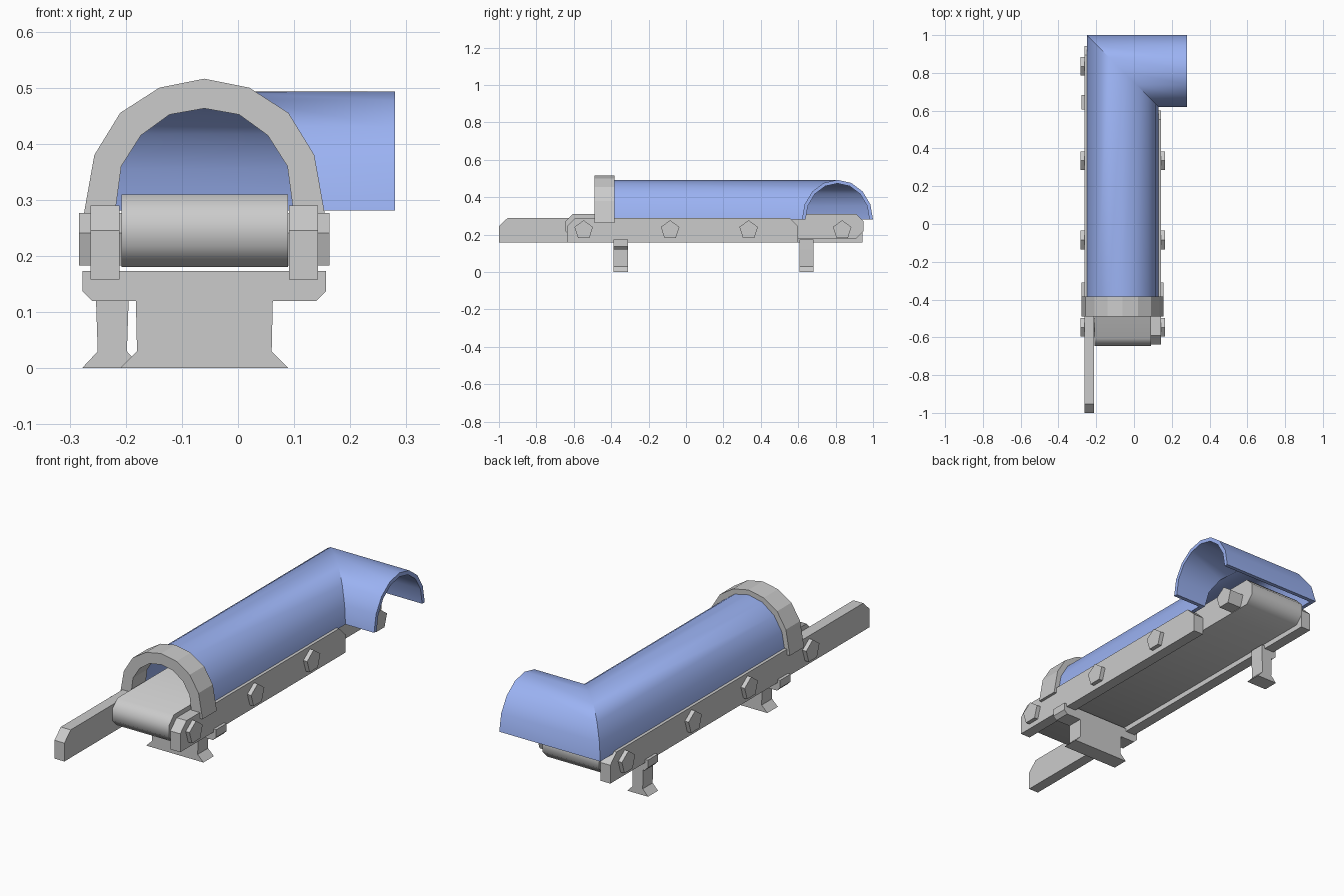
import bpy, bmesh, math

if "Cube" in bpy.data.objects:
    bpy.data.objects.remove(bpy.data.objects["Cube"])

CX = -0.06  # centre line of the conveyor


def loft(name, rings, smooth=0, color=None):
    """Skin a list of closed rings and cap both ends."""
    bm = bmesh.new()
    vs = [[bm.verts.new(p) for p in r] for r in rings]
    n = len(rings[0])
    for a, b in zip(vs, vs[1:]):
        for i in range(n):
            j = (i + 1) % n
            bm.faces.new((a[i], a[j], b[j], b[i]))
    bm.faces.new(vs[0][::-1])
    bm.faces.new(vs[-1])
    bmesh.ops.recalc_face_normals(bm, faces=bm.faces)
    me = bpy.data.meshes.new(name)
    bm.to_mesh(me)
    bm.free()
    ob = bpy.data.objects.new(name, me)
    bpy.context.collection.objects.link(ob)
    if color:
        mat = bpy.data.materials.new(name)
        mat.diffuse_color = color
        mat.use_nodes = True
        mat.node_tree.nodes["Principled BSDF"].inputs["Base Color"].default_value = mat.diffuse_color
        me.materials.append(mat)
    if smooth:
        bpy.ops.object.select_all(action='DESELECT')
        ob.select_set(True)
        bpy.context.view_layer.objects.active = ob
        bpy.ops.object.shade_smooth_by_angle(angle=math.radians(smooth))
    return ob


def prism_x(name, pts, x0, x1, smooth=0):
    return loft(name, [[(x, y, z) for y, z in pts] for x in (x0, x1)], smooth)


def prism_y(name, pts, y0, y1):
    return loft(name, [[(x, y, z) for x, z in pts] for y in (y0, y1)])


def mirrored(half):
    """Complete a (offset, z) half outline on both sides of the centre line."""
    return [(CX + a, z) for a, z in half] + [(CX - a, z) for a, z in half[::-1]]


# Side rails with chamfered top corners
def rail(name, y0, y1, x0, x1):
    prism_x(name, [(y0, 0.158), (y1, 0.158), (y1, 0.245), (y1 - 0.047, 0.29),
                   (y0 + 0.047, 0.29), (y0, 0.245)], x0, x1)


rail("left_rail", -1.0, 0.943, -0.263, -0.211)
rail("right_rail", -0.637, 0.60, 0.091, 0.143)

# Belt loop with rounded ends
belt = [(-0.607, 0.18), (0.912, 0.18), (0.95, 0.218), (0.95, 0.272),
        (0.912, 0.31), (-0.607, 0.31), (-0.645, 0.272), (-0.645, 0.218)]
prism_x("belt", belt, -0.208, 0.089, 55)

# Five-sided axles through both rails
for i, y in enumerate((-0.547, -0.085, 0.335, 0.835)):
    pts = [(y + 0.052 * math.sin(math.tau * k / 5),
            0.225 + 0.052 * math.cos(math.tau * k / 5)) for k in range(5)]
    prism_x(f"axle_{i + 1}", pts, -0.283, 0.163)

# Wide front stand
prism_y("front_stand", mirrored([(-0.217, 0.173), (-0.217, 0.137), (-0.20, 0.12),
                                 (-0.122, 0.12), (-0.12, 0.03), (-0.15, 0.0)]),
        -0.388, -0.31)

# Single rear leg under the left rail
prism_y("rear_leg", [(-0.277, 0.173), (-0.277, 0.137), (-0.26, 0.12), (-0.253, 0.12),
                     (-0.25, 0.03), (-0.278, 0.0), (-0.17, 0.0), (-0.198, 0.03),
                     (-0.195, 0.12), (-0.195, 0.173)], 0.607, 0.682)

# Entrance arch
outer = [(-0.217, 0.262), (-0.196, 0.38), (-0.15, 0.455), (-0.08, 0.50), (0, 0.516)]
inner = [(-0.161, 0.262), (-0.148, 0.36), (-0.113, 0.415), (-0.062, 0.452), (0, 0.463)]


def full(half):
    return [(CX + a, z) for a, z in half] + [(CX - a, z) for a, z in half[-2::-1]]


prism_y("entrance_arch", full(outer) + full(inner)[::-1], -0.49, -0.383)


# Tunnel cover: half-round shell with a mitred bend to the right
def arc(w, h):
    return [(-w * math.cos(math.pi * k / 8), 0.281 + h * math.sin(math.pi * k / 8))
            for k in range(9)]


sec = arc(0.19, 0.212) + arc(0.171, 0.193)[::-1]
loft("tunnel_cover", [[(CX + a, -0.395, z) for a, z in sec],
                      [(CX + a, 0.81 - a, z) for a, z in sec],
                      [(0.28, 0.81 - a, z) for a, z in sec]],
     35, (0.33, 0.45, 0.9, 1))
